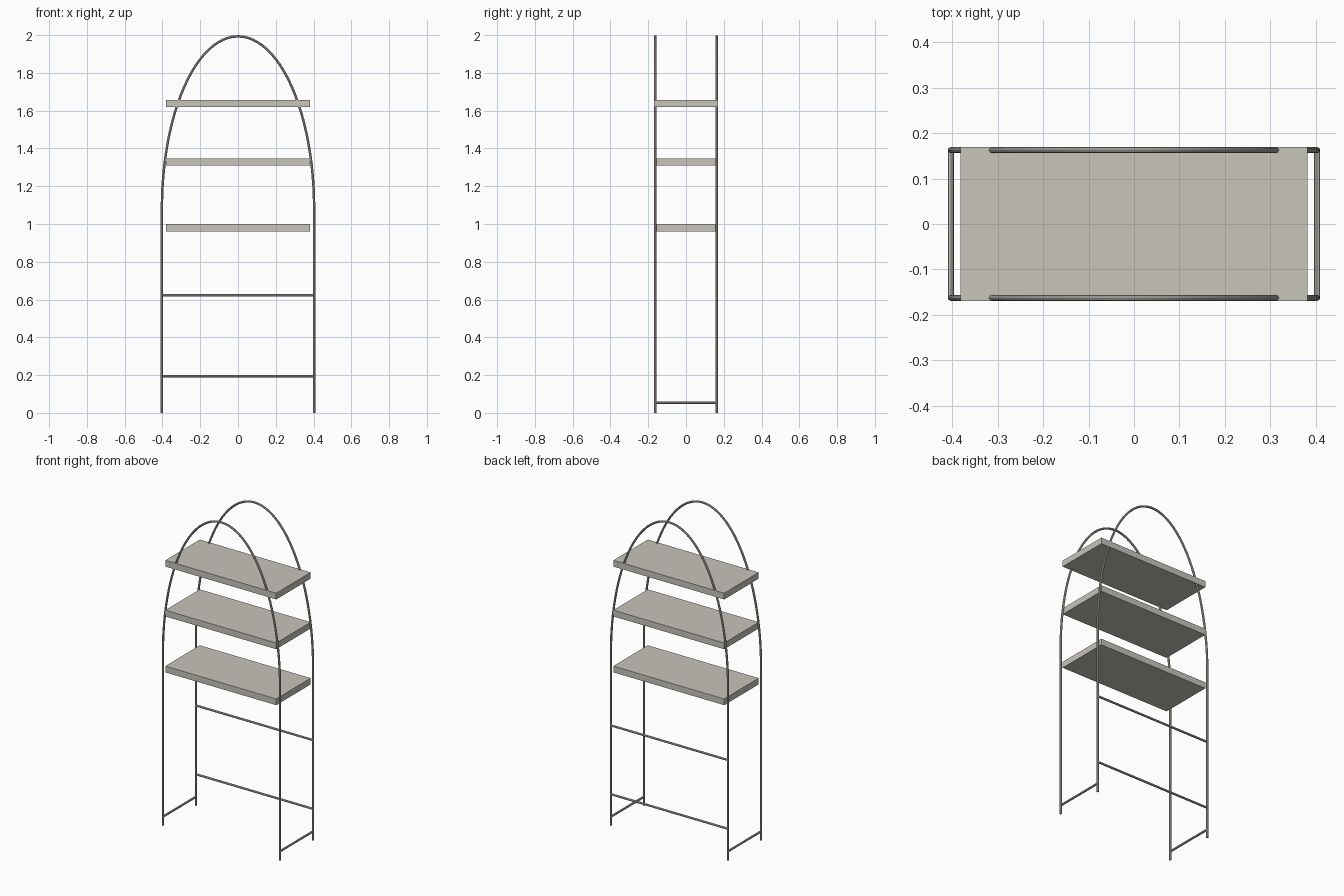
import bpy
from math import sin, cos, pi

cube = bpy.data.objects.get("Cube")
if cube:
    bpy.data.objects.remove(cube, do_unlink=True)


def material(name, rgb):
    mat = bpy.data.materials.new(name)
    mat.use_nodes = True
    colour = (*rgb, 1.0)
    mat.diffuse_color = colour
    mat.node_tree.nodes["Principled BSDF"].inputs["Base Color"].default_value = colour
    return mat


SHELF = material("warm grey shelf", (0.58, 0.555, 0.50))
METAL = material("warm grey metal", (0.53, 0.515, 0.46))

RADIUS = 0.0065      # tube thickness
HALF_W = 0.403       # tube centre, sideways
HALF_D = 0.1625      # tube centre, front and back
SPRING = 1.08        # height where the arch begins
TOP = 2.0 - RADIUS


def tube(name, points):
    """Round capped tube along a path, turned into a mesh."""
    curve = bpy.data.curves.new(name, "CURVE")
    curve.dimensions = "3D"
    curve.bevel_depth = RADIUS
    curve.bevel_resolution = 2
    curve.use_fill_caps = True
    spline = curve.splines.new("POLY")
    spline.points.add(len(points) - 1)
    for p, co in zip(spline.points, points):
        p.co = (*co, 1.0)
    curve.materials.append(METAL)
    obj = bpy.data.objects.new(name, curve)
    bpy.context.collection.objects.link(obj)
    bpy.ops.object.select_all(action="DESELECT")
    obj.select_set(True)
    bpy.context.view_layer.objects.active = obj
    bpy.ops.object.convert(target="MESH")
    bpy.ops.object.shade_smooth_by_angle()


def shelf(name, z):
    bpy.ops.mesh.primitive_cube_add(size=1, location=(0, 0, z))
    obj = bpy.context.object
    obj.name = name
    obj.scale = (0.764, 0.339, 0.039)
    bpy.ops.object.transform_apply(location=False, rotation=False, scale=True)
    obj.data.materials.append(SHELF)


# Arched frames: straight legs with a half ellipse on top
STEPS = 48
for name, y in (("front_arch", -HALF_D), ("back_arch", HALF_D)):
    arc = [(-HALF_W * cos(pi * i / STEPS), y,
            SPRING + (TOP - SPRING) * sin(pi * i / STEPS))
           for i in range(STEPS + 1)]
    tube(name, [(-HALF_W, y, 0)] + arc + [(HALF_W, y, 0)])

# Cross rails at the back
for name, z in (("upper_back_rail", 0.622), ("lower_back_rail", 0.194)):
    tube(name, [(-HALF_W, HALF_D, z), (HALF_W, HALF_D, z)])

# Foot rails joining front and back legs
for name, x in (("right_foot_rail", -HALF_W), ("left_foot_rail", HALF_W)):
    tube(name, [(x, -HALF_D, 0.054), (x, HALF_D, 0.054)])

# Shelves
for name, z in (("bottom_shelf", 0.98), ("middle_shelf", 1.328), ("top_shelf", 1.638)):
    shelf(name, z)
